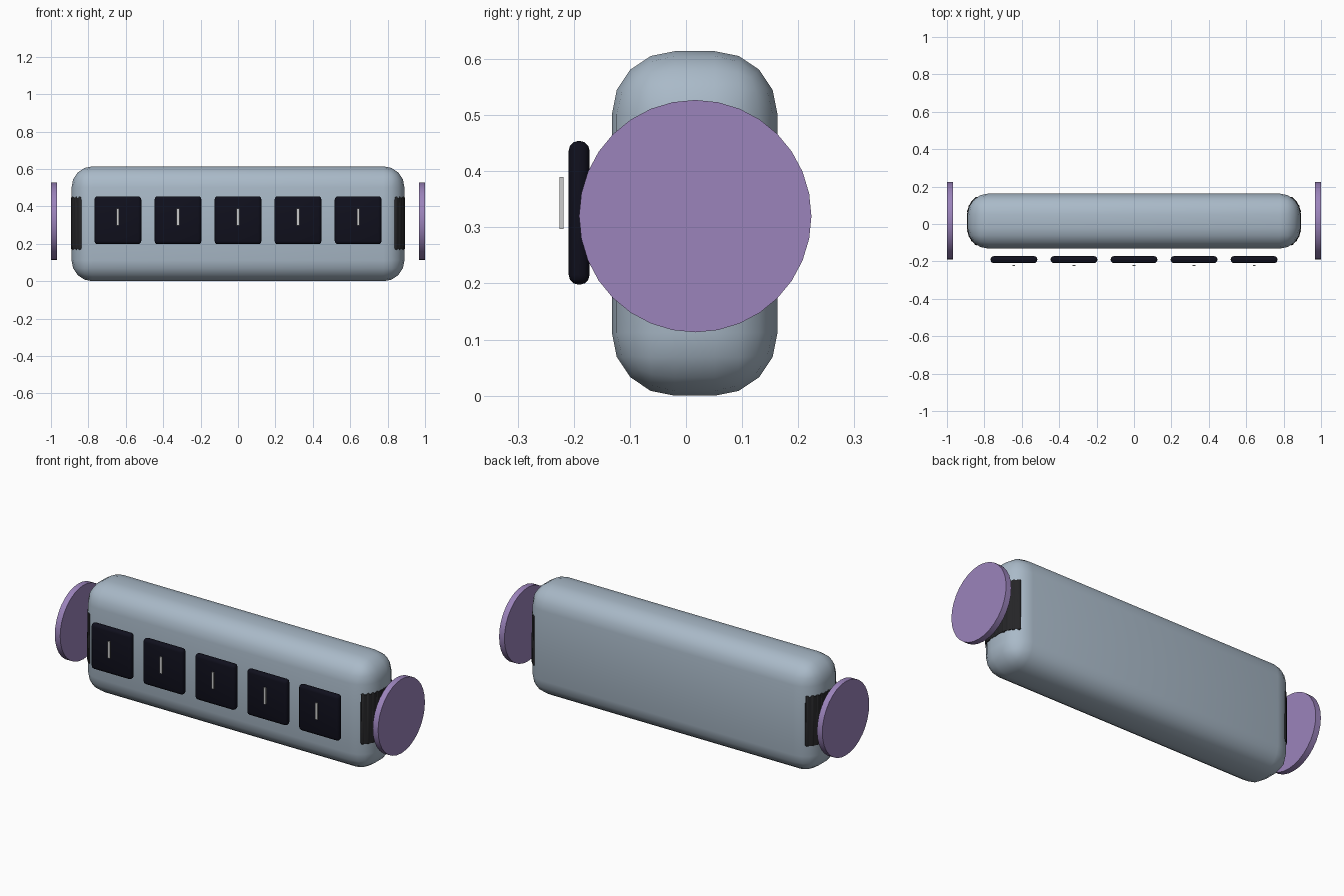
import bpy, bmesh, math
from mathutils import Matrix, Vector

if "Cube" in bpy.data.objects:
    bpy.data.objects.remove(bpy.data.objects["Cube"])

CY, CZ = 0.0155, 0.307          # body centre
HX, HY, R = 0.89, 0.1475, 0.112  # body half length, half depth, corner radius


def material(name, rgb):
    m = bpy.data.materials.new(name)
    m.diffuse_color = (*rgb, 1)
    m.use_nodes = True
    m.node_tree.nodes["Principled BSDF"].inputs["Base Color"].default_value = m.diffuse_color
    return m


BLUE_GREY = material("blue_grey", (0.40, 0.49, 0.58))
BLACK = material("black", (0.005, 0.005, 0.012))
RUBBER = material("rubber", (0.018, 0.018, 0.02))
PURPLE = material("purple", (0.33, 0.23, 0.50))
PALE = material("pale", (0.75, 0.75, 0.72))


def finish(name, bm, mat, angle=None):
    bmesh.ops.recalc_face_normals(bm, faces=bm.faces)
    me = bpy.data.meshes.new(name)
    bm.to_mesh(me)
    bm.free()
    me.materials.append(mat)
    ob = bpy.data.objects.new(name, me)
    bpy.context.collection.objects.link(ob)
    if angle:
        bpy.ops.object.select_all(action='DESELECT')
        ob.select_set(True)
        bpy.context.view_layer.objects.active = ob
        bpy.ops.object.shade_smooth_by_angle(angle=math.radians(angle))
    return ob


def box(name, centre, size, mat, bevel=0, segments=3):
    bm = bmesh.new()
    bmesh.ops.create_cube(bm, size=1, matrix=Matrix.Translation(centre) @ Matrix.Diagonal((*size, 1)))
    if bevel:
        bmesh.ops.bevel(bm, geom=bm.edges[:], offset=bevel, segments=segments,
                        profile=0.5, affect='EDGES')
    return finish(name, bm, mat, 35 if bevel else None)


# Rounded main body
box("body", (0, CY, CZ), (2 * HX, 2 * HY, 2 * CZ), BLUE_GREY, R, 4)

# Floating front tiles, each with a plain raised indicator bar
for i in range(5):
    x = (i - 2) * 0.321
    box(f"tile_{i + 1}", (x, -0.1905, 0.326), (0.25, 0.037, 0.256), BLACK, 0.017, 3)
    box(f"indicator_{i + 1}", (x, -0.2215, 0.3435), (0.014, 0.007, 0.093), PALE)


def end_path(offset, reach, steps):
    """Points running round the end of the body, from the front corner to the back."""
    arc, flat = R * reach, 2 * (HY - R)
    pts = []
    for k in range(steps + 1):
        d = (2 * arc + flat) * k / steps
        if d < arc:
            a, y = -(arc - d) / R, CY - HY + R
        elif d > arc + flat:
            a, y = (d - arc - flat) / R, CY + HY - R
        else:
            a, y = 0, CY - HY + R + d - arc
        r = R + offset
        pts.append((HX - R + r * math.cos(a), y + r * math.sin(a)))
    return pts


for side, s in (("right", 1), ("left", -1)):
    # Dark ribbed grip wrapped round the end
    bm = bmesh.new()
    rings = []
    for z in (0.172, 0.446):
        rings.append([bm.verts.new((s * x, y, z)) for x, y in end_path(0.002, 0.95, 24)])
    for ring in rings:
        bm.faces.new(ring)
    n = len(rings[0])
    for k in range(n):
        j = (k + 1) % n
        bm.faces.new((rings[0][k], rings[0][j], rings[1][j], rings[1][k]))
    for x, y in end_path(-0.010, 0.90, 10):
        # each rib is a stretched sphere: an upright capsule
        rib = bmesh.ops.create_uvsphere(bm, u_segments=12, v_segments=8, radius=0.014)["verts"]
        for v in rib:
            dz = 0.131 if v.co.z > 0.0001 else -0.131
            v.co += Vector((s * x, y, 0.31 + dz))
    finish(f"{side}_grip", bm, RUBBER, 40)

    # Thin end disc standing off the body
    bm = bmesh.new()
    bmesh.ops.create_cone(bm, cap_ends=True, segments=32, radius1=0.207, radius2=0.207, depth=0.033,
                          matrix=Matrix.Translation((s * 0.9835, 0.0165, 0.32))
                          @ Matrix.Rotation(math.pi / 2, 4, 'Y'))
    finish(f"{side}_disc", bm, PURPLE, 35)
